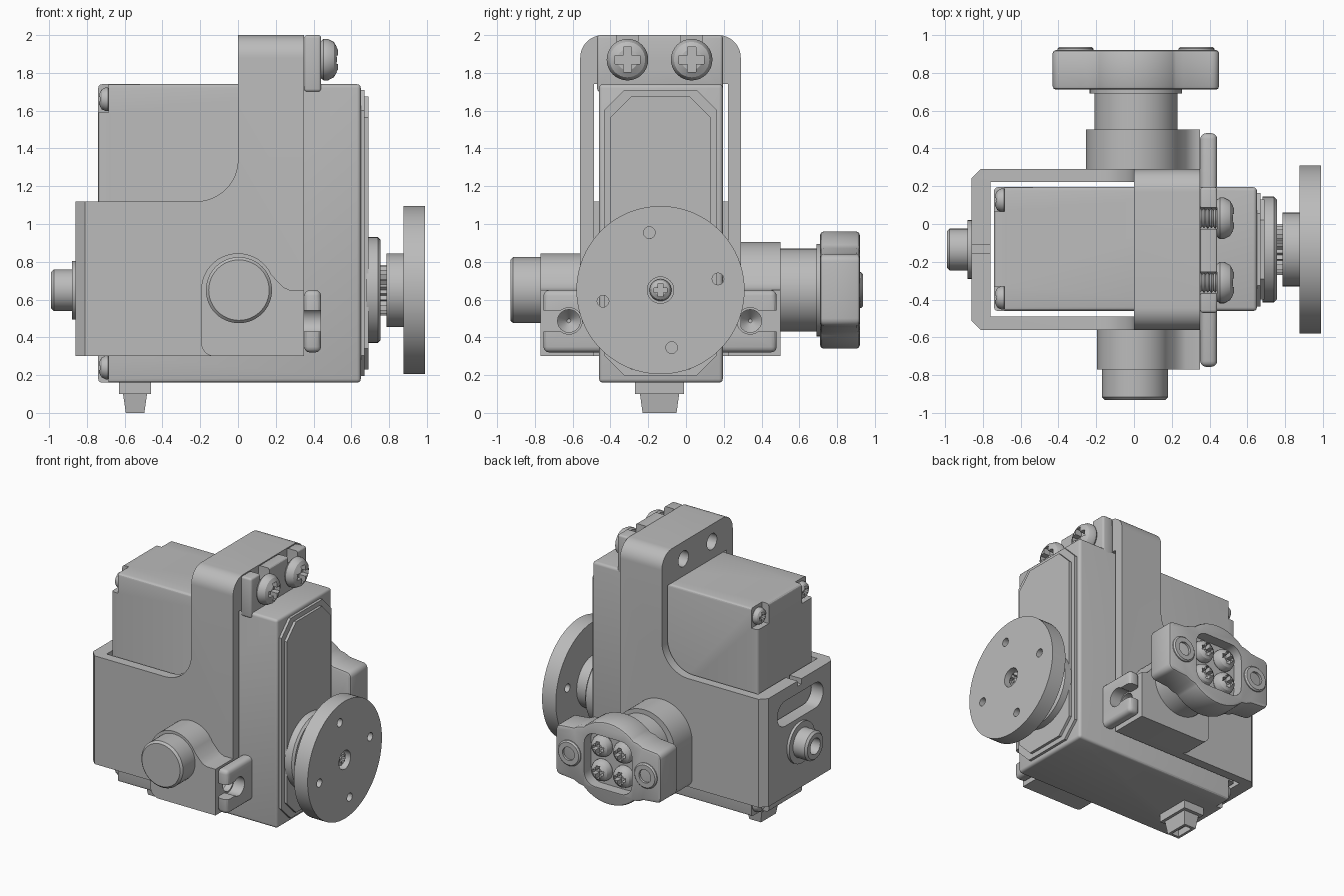
import bpy, bmesh, math
from mathutils import Matrix, Vector

cube = bpy.data.objects.get("Cube")
if cube:
    bpy.data.objects.remove(cube, do_unlink=True)

grey = bpy.data.materials.new("machine_grey")
grey.use_nodes = True
GREY = (0.5, 0.5, 0.5, 1)
grey.diffuse_color = GREY
grey.node_tree.nodes["Principled BSDF"].inputs["Base Color"].default_value = GREY

YC, ZC = -0.135, 0.65          # output shaft axis
SCREW_Y = (-0.31, 0.03)        # clamp screw positions


def finish(name, bm):
    bmesh.ops.recalc_face_normals(bm, faces=bm.faces)
    me = bpy.data.meshes.new(name)
    bm.to_mesh(me)
    bm.free()
    me.materials.append(grey)
    ob = bpy.data.objects.new(name, me)
    bpy.context.collection.objects.link(ob)
    return ob


def place(axis, u, v, w):
    """Map profile (u, v) and height w along the axis to model space."""
    return {"x": (w, u, v), "y": (u, w, v), "z": (u, v, w)}[axis]


def prism(name, pts, axis, a, b):
    bm = bmesh.new()
    lo, hi = [[bm.verts.new(place(axis, u, v, w)) for u, v in pts] for w in (a, b)]
    bm.faces.new(lo)
    bm.faces.new(hi)
    for i in range(len(pts)):
        j = (i + 1) % len(pts)
        bm.faces.new((lo[i], lo[j], hi[j], hi[i]))
    return finish(name, bm)


def box(name, x, y, z):
    return prism(name, [(x[0], y[0]), (x[1], y[0]), (x[1], y[1]), (x[0], y[1])], "z", *z)


def revolve(name, profile, axis, u, v, n=48):
    """Turn a (radius, height) profile about an axis through (u, v)."""
    bm = bmesh.new()
    rings = [[bm.verts.new(place(axis, u + r * math.cos(math.tau * k / n),
                                 v + r * math.sin(math.tau * k / n), h))
              for k in range(n)] for r, h in profile]
    bm.faces.new(rings[0])
    bm.faces.new(rings[-1])
    for p, q in zip(rings, rings[1:]):
        for k in range(n):
            j = (k + 1) % n
            bm.faces.new((p[k], p[j], q[j], q[k]))
    return finish(name, bm)


def cyl(name, axis, u, v, r, a, b, n=48, c=0.0):
    """Cylinder with an optional chamfer c at the end b."""
    s = math.copysign(c, b - a)
    prof = [(r, a), (r, b - s), (r - c, b)] if c else [(r, a), (r, b)]
    return revolve(name, prof, axis, u, v, n)


def arc(u, v, r, a, b, n=12):
    return [(u + r * math.cos(math.radians(a + (b - a) * k / n)),
             v + r * math.sin(math.radians(a + (b - a) * k / n))) for k in range(n + 1)]


def bake(ob):
    dg = bpy.context.evaluated_depsgraph_get()
    me = bpy.data.meshes.new_from_object(ob.evaluated_get(dg))
    ob.modifiers.clear()
    ob.data = me
    return ob


def bevel(ob, width, seg=3, angle=40):
    m = ob.modifiers.new("bevel", "BEVEL")
    m.width, m.segments, m.limit_method = width, seg, "ANGLE"
    m.angle_limit = math.radians(angle)
    return bake(ob)


def carve(ob, *cutters, op="DIFFERENCE"):
    for c in cutters:
        m = ob.modifiers.new("cut", "BOOLEAN")
        m.operation, m.object, m.solver = op, c, "EXACT"
        bake(ob)
        bpy.data.objects.remove(c, do_unlink=True)
    return ob


def cross_screw(name, axis, u, v, r, base, tip, slot):
    """Domed screw head with a cross recess."""
    d = tip - base
    head = revolve(name, [(r * 0.9, base), (r, base + d * .15), (r, base + d * .4),
                          (r * .85, base + d * .75), (r * .5, tip)], axis, u, v, 32)
    for w, h in ((r * .6, slot), (slot, r * .6)):
        pts = [(u - w, v - h), (u + w, v - h), (u + w, v + h), (u - w, v + h)]
        carve(head, prism("cutter", pts, axis, base + d * .4, tip + d))


# Actuator body with notched rear corners and their screws
body = bevel(box("actuator_body", (-0.74, 0.65), (-0.46, 0.195), (0.16, 1.74)), 0.02)
for i, (y, s) in enumerate(((-0.46, 1), (0.195, -1))):
    for j, (z, t) in enumerate(((0.16, 1), (1.74, -1))):
        ys, zs = sorted((y - s * .05, y + s * .13)), sorted((z - t * .05, z + t * .15))
        carve(body, box("cutter", (-0.8, -0.685), ys, zs))
        cross_screw(f"rear_screw_{i}{j}", "x", y + s * .07, z + t * .08, 0.062, -0.68, -0.735, 0.012)

# Stepped front cover with clipped corners
for name, m, a, b in (("cover_step", 0, 0.64, 0.67), ("cover_plate", 0.035, 0.66, 0.69)):
    y0, y1, z0, z1, c = -0.435 + m, 0.165 - m, 0.195 + m, 1.71 - m, 0.11
    prism(name, [(y0 + c, z0), (y1 - c, z0), (y1, z0 + c), (y1, z1 - c),
                 (y1 - c, z1), (y0 + c, z1), (y0, z1 - c), (y0, z0 + c)], "x", a, b)

# Output shaft: collar, spline, hub and horn disc
cyl("shaft_collar", "x", YC, ZC, 0.28, 0.68, 0.755, c=0.015)
teeth = 24
prism("spline", [(YC + (0.135 if k % 2 else 0.115) * math.cos(math.pi * k / teeth),
                  ZC + (0.135 if k % 2 else 0.115) * math.sin(math.pi * k / teeth))
                 for k in range(2 * teeth)], "x", 0.74, 0.80)
cyl("horn_hub", "x", YC, ZC, 0.195, 0.785, 0.89)
horn = cyl("horn_disc", "x", YC, ZC, 0.445, 0.875, 0.99, n=80)
carve(horn, cyl("cutter", "x", YC, ZC, 0.07, 0.93, 1.1, 32))
for k in range(4):
    a = math.radians(11 + 90 * k)
    carve(horn, cyl("cutter", "x", YC + .31 * math.cos(a), ZC + .31 * math.sin(a), 0.031, 0.8, 1.1, 20))
cross_screw("horn_screw", "x", YC, ZC, 0.058, 0.92, 0.975, 0.012)

# Wrap-around bracket: side profile trimmed by its end and plan outlines
side = [(-0.86, 0.3), (0.35, 0.3), (0.35, 2), (0, 2)] + arc(-0.22, 1.34, 0.22, 0, -90) + [(-0.86, 1.12)]
bracket = prism("bracket", side, "y", -0.56, 0.29)
end = [(-0.56, 0.2), (0.29, 0.2)] + arc(0.17, 1.88, 0.12, 0, 90) + arc(-0.44, 1.88, 0.12, 90, 180)
carve(bracket, prism("cutter", end, "x", -1, 1), op="INTERSECT")
plan = [(-0.81, -0.56), (0.5, -0.56), (0.5, 0.29), (-0.81, 0.29), (-0.86, 0.24), (-0.86, -0.51)]
carve(bracket, prism("cutter", plan, "z", 0, 3), op="INTERSECT")
slot = arc(0.04, 0.93, 0.095, -90, 90) + arc(-0.32, 0.93, 0.095, 90, 270)
carve(bracket, box("cutter", (-0.76, 0.5), (-0.488, 0.222), (0, 1.74)),
      prism("cutter", slot, "x", -1, -0.7),
      box("cutter", (-1, -0.7), (-0.155, -0.11), (1.08, 1.3)))
for y in SCREW_Y:
    carve(bracket, cyl("cutter", "x", y, 1.87, 0.06, -0.1, 0.5, 24))

# Rear pivot pin
cyl("pin_flange", "x", YC, ZC, 0.155, -0.80, -0.88)
pin = cyl("pivot_pin", "x", YC, ZC, 0.11, -0.80, -0.99, c=0.015)
carve(pin, cyl("cutter", "x", YC, ZC, 0.06, -1.1, -0.9, 24))

# Upper mounting flange with open slots, clamp screws and threads
flange = bevel(box("upper_flange", (0.35, 0.44), (-0.47, 0.195), (1.70, 2.0)), 0.015)
for i, y in enumerate(SCREW_Y):
    carve(flange, prism("cutter", [(y + .057, 2.1), (y - .057, 2.1)] + arc(y, 1.87, .057, 180, 360),
                        "x", 0.3, 0.5))
    cross_screw(f"clamp_screw_{i}", "x", y, 1.87, 0.11, 0.44, 0.53, 0.022)
    revolve(f"clamp_thread_{i}", [(0.053 if k % 2 else 0.043, 0.1 + 0.01 * k) for k in range(36)],
            "x", y, 1.87, 24)

# Lower flange across the body with outward-open slots
low = bevel(box("lower_flange", (0.35, 0.44), (-0.755, 0.48), (0.32, 0.65)), 0.03)
HOLES = ((-0.62, -0.85), (0.34, 0.6))
for y, out in HOLES:
    carve(low, box("cutter", (0.3, 0.5), sorted((y, out)), (0.432, 0.542)),
          cyl("cutter", "x", y, 0.487, 0.07, 0.3, 0.5, 32))

# Side bosses that carry the flange, each with a tapered screw hole
for name, r, y0, y1, hole in (("front_boss", 0.195, -0.54, -0.77, -0.62), ("back_boss", 0.255, 0.27, 0.50, 0.34)):
    edge = (arc(0, ZC, r, 180, 25, 24) + [(r + .02, .69), (r + .045, .665), (r + .08, .65), (0.35, .65),
            (0.35, 0.3)] + arc(0.07 - r, 0.37, 0.07, 270, 180, 6))
    boss = prism(name, edge, "y", y0, y1)
    carve(boss, revolve("cutter", [(0.06, 0.4), (0.06, 0.3), (0.01, 0.24)], "x", hole, 0.487, 24))

cyl("front_trunnion", "y", 0.005, ZC, 0.175, -0.75, -0.93, c=0.015)
cyl("back_trunnion", "y", 0.01, ZC, 0.22, 0.48, 0.71)
cyl("back_collar", "y", 0.01, ZC, 0.245, 0.69, 0.715)

# Rear connector: round centre with two ears, recess and terminals
half = arc(0.40, 0.15, 0.04, 0, 90, 4) + [(0.29, 0.20), (0.25, 0.22)] + arc(0, 0, 0.31, 47, 90)
upper = half + [(-x, z) for x, z in half[-2::-1]]
outline = [(x + .01, z + ZC) for x, z in upper + [(x, -z) for x, z in upper[::-1]]]
conn = bevel(prism("connector", outline, "y", 0.71, 0.92), 0.018, 2, 60)
tray = [(0.01 + sx * x, ZC + sz * z) for sx, sz, flip in ((1, 1, 1), (-1, 1, -1), (-1, -1, 1), (1, -1, -1))
        for x, z in arc(0.11, 0.11, 0.09, 0, 90, 6)[::flip]]
carve(conn, prism("cutter", tray, "y", 0.84, 1.1))
for sx in (-1, 1):
    ring = cyl("ear_bush", "y", 0.01 + sx * .32, ZC, 0.095, 0.88, 0.937, 32, c=0.01)
    carve(ring, cyl("cutter", "y", 0.01 + sx * .32, ZC, 0.05, 0.895, 1.1, 24))
    for sz in (-1, 1):
        cross_screw("terminal_screw", "y", 0.01 + sx * .092, ZC + sz * .092, 0.08, 0.835, 0.915, 0.015)

# Cable plug under the body
box("plug_base", (-0.63, -0.46), (-0.27, -0.01), (0.10, 0.18))
bm = bmesh.new()
bmesh.ops.create_cube(bm, size=1, matrix=Matrix.Translation(Vector((-0.545, -0.14, 0.055)))
                      @ Matrix.Diagonal((0.13, 0.21, 0.11, 1)))
for v in bm.verts:
    if v.co.z < 0.05:
        v.co.x += 0.016 * (1 if v.co.x < -0.545 else -1)
        v.co.y += 0.015 * (1 if v.co.y < -0.14 else -1)
plug = finish("cable_plug", bm)
carve(plug, box("cutter", (-0.575, -0.515), (-0.21, -0.07), (-0.1, 0.05)))

# Smooth curved faces, keep edges crisp
bpy.ops.object.select_all(action="DESELECT")
for ob in bpy.context.collection.objects:
    if ob.type == "MESH":
        ob.select_set(True)
        bpy.context.view_layer.objects.active = ob
bpy.ops.object.shade_smooth_by_angle(angle=math.radians(30))
